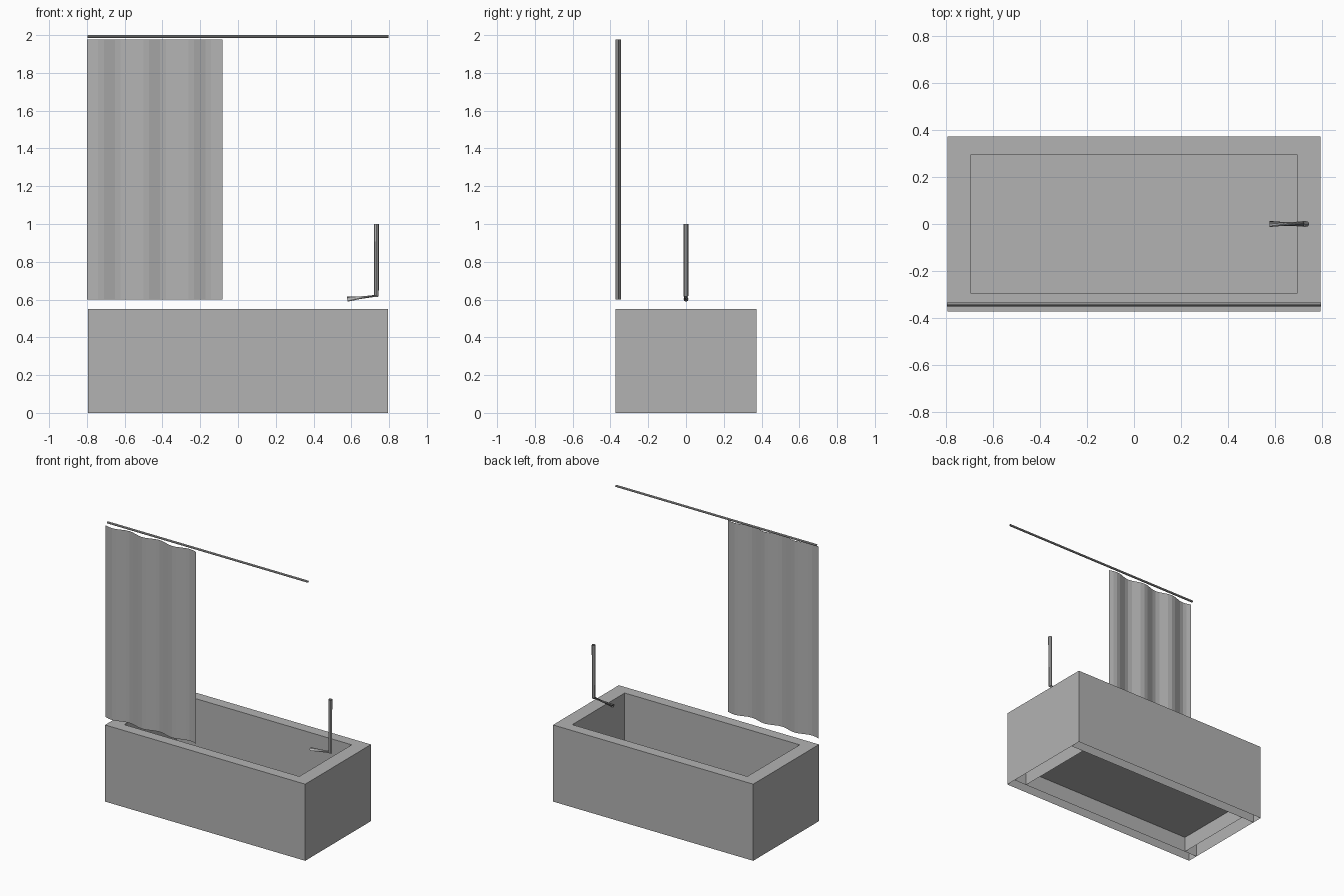
import bpy, bmesh, math
from mathutils import Vector

if "Cube" in bpy.data.objects:
    bpy.data.objects.remove(bpy.data.objects["Cube"])

grey = bpy.data.materials.new("plain grey")
grey.diffuse_color = (0.45, 0.45, 0.45, 1)
grey.use_nodes = True
grey.node_tree.nodes["Principled BSDF"].inputs["Base Color"].default_value = grey.diffuse_color


def make_object(name, bm):
    mesh = bpy.data.meshes.new(name)
    bm.to_mesh(mesh)
    bm.free()
    mesh.materials.append(grey)
    obj = bpy.data.objects.new(name, mesh)
    bpy.context.collection.objects.link(obj)
    return obj


def quad(bm, pts, normal):
    f = bm.faces.new([bm.verts.new(p) for p in pts])
    f.normal_update()
    if f.normal.dot(Vector(normal)) < 0:
        f.normal_flip()


def tube(name, rings, shifts):
    """Open tube through rings of points; shifts twist each section."""
    bm = bmesh.new()
    vs = [[bm.verts.new(p) for p in r] for r in rings]
    n = len(rings[0])
    for a, b, s in zip(vs, vs[1:], shifts):
        for i in range(n):
            bm.faces.new((a[i], a[(i + 1) % n], b[(i + 1 + s) % n], b[(i + s) % n]))
    bmesh.ops.recalc_face_normals(bm, faces=bm.faces[:])
    return make_object(name, bm)


def ring(centre, u, v, r, n=8):
    c, u, v = Vector(centre), Vector(u).normalized(), Vector(v).normalized()
    return [c + r * (u * math.cos(2 * math.pi * i / n) + v * math.sin(2 * math.pi * i / n))
            for i in range(n)]


# Bathtub: hollow rim and walls, open underneath, with a raised floor
xs = [-0.795, -0.695, 0.695, 0.795]
ys = [-0.373, -0.297, 0.297, 0.373]
H, FLOOR = 0.55, 0.11
bm = bmesh.new()
for i in range(3):
    for j in range(3):
        z = FLOOR if i == j == 1 else H
        quad(bm, [(xs[i], ys[j], z), (xs[i + 1], ys[j], z),
                  (xs[i + 1], ys[j + 1], z), (xs[i], ys[j + 1], z)], (0, 0, 1))
for k, side in enumerate((-1, 1, -1, 1)):
    for i in range(3):
        # long walls run the whole length
        quad(bm, [(xs[i], ys[k], 0), (xs[i + 1], ys[k], 0),
                  (xs[i + 1], ys[k], H), (xs[i], ys[k], H)], (0, side, 0))
        # inner end walls only span the basin
        if k in (0, 3) or i == 1:
            quad(bm, [(xs[k], ys[i], 0), (xs[k], ys[i + 1], 0),
                      (xs[k], ys[i + 1], H), (xs[k], ys[i], H)], (side, 0, 0))
bmesh.ops.remove_doubles(bm, verts=bm.verts[:], dist=1e-5)
make_object("bathtub", bm)

# Curtain: a thin wavy sheet
bm = bmesh.new()
N = 24
pts = [(-0.8 + 0.717 * t / N, -0.359 - 0.014 * math.sin(6 * math.pi * t / N)) for t in range(N + 1)]
for (x0, y0), (x1, y1) in zip(pts, pts[1:]):
    quad(bm, [(x0, y0, 0.6), (x1, y1, 0.6), (x1, y1, 1.977), (x0, y0, 1.977)], (0, -1, 0))
bmesh.ops.remove_doubles(bm, verts=bm.verts[:], dist=1e-5)
make_object("curtain", bm)

# Curtain rod
tube("curtain_rod", [ring((x, -0.343, 1.9925), (0, 1, 0), (0, 0, 1), 0.0075)
                     for x in (-0.797, 0.797)], [0])

# Tap: upright pipe, then a twisted spout pinched in the middle
Y = (0, 1, 0)
tube("tap", [ring((0.733, 0, 1.0), (1, 0, 0), Y, 0.013),
             ring((0.733, 0, 0.62), (1, 0, -0.4), Y, 0.013),
             ring((0.578, 0, 0.602), (0.13, 0, -1), Y, 0.013)], [0, 3])
